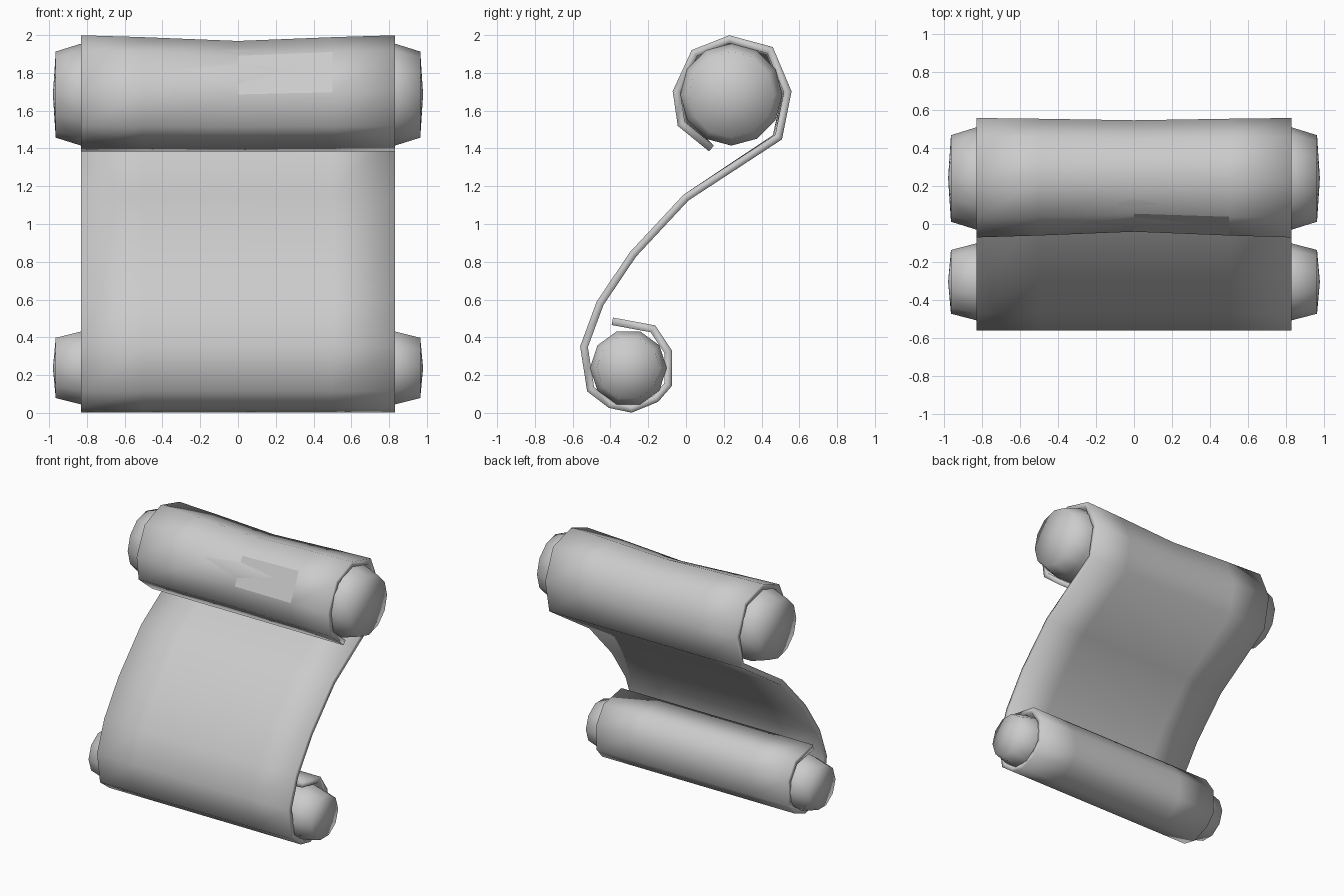
import bpy, bmesh
from math import sin, cos, pi
from mathutils import Vector

if "Cube" in bpy.data.objects:
    bpy.data.objects.remove(bpy.data.objects["Cube"])


def finish(name, bm):
    bmesh.ops.recalc_face_normals(bm, faces=bm.faces)
    mesh = bpy.data.meshes.new(name)
    bm.to_mesh(mesh)
    bm.free()
    obj = bpy.data.objects.new(name, mesh)
    bpy.context.collection.objects.link(obj)
    return obj


def bridge(bm, a, b):
    n = len(a)
    return [bm.faces.new((a[i], a[(i + 1) % n], b[(i + 1) % n], b[i])) for i in range(n)]


# Rolled sheet: S-shaped centre line in (y, z), from top free end to bottom free end
path = [Vector(p) for p in (
    (0.135, 1.40), (-0.025, 1.53), (-0.05, 1.70), (0.045, 1.905), (0.23, 1.978),
    (0.445, 1.92), (0.538, 1.70), (0.49, 1.46), (0.0, 1.14), (-0.28, 0.84),
    (-0.455, 0.58), (-0.54, 0.35), (-0.505, 0.125), (-0.40, 0.045), (-0.29, 0.022),
    (-0.16, 0.075), (-0.095, 0.15), (-0.095, 0.325), (-0.175, 0.445), (-0.39, 0.485))]
HALF = 0.02


def offset(points, d):
    out = []
    for i, p in enumerate(points):
        t0 = (p - points[max(i - 1, 0)]).normalized()
        t1 = (points[min(i + 1, len(points) - 1)] - p).normalized()
        n0, n1 = (Vector((-t.y, t.x)) for t in (t0, t1))
        if i == 0:
            n0 = n1
        if i == len(points) - 1:
            n1 = n0
        m = (n0 + n1).normalized()
        out.append(p + m * d / max(m.dot(n1), 0.5))
    return out


outline = offset(path, HALF) + offset(path, -HALF)[::-1]
n = len(path)


def sag(p, amount):
    # the upper roll dips towards its core near the middle of its width
    y, z = p
    if z > 1.45:
        z -= amount * max(0, min(1, (z - 1.45) / 0.45))
        y += amount * max(-0.4, min(1, (0.23 - y) / 0.25))
    return y, z


bm = bmesh.new()
rings = []
for x, s in ((-0.83, 0), (-0.5, 0.01), (0, 0.03), (0.5, 0.01), (0.83, 0)):
    rings.append([bm.verts.new((x, *sag(p, s))) for p in outline])
walls = [bridge(bm, a, b) for a, b in zip(rings, rings[1:])]
for ring in (rings[0], rings[-1]):
    for i in range(n - 1):
        bm.faces.new((ring[i], ring[i + 1], ring[2 * n - 2 - i], ring[2 * n - 1 - i]))
for f in bm.faces:
    f.smooth = True
walls[2][2].smooth = False  # single flat-shaded panel on the upper roll
finish("rolled_sheet", bm)


# Rods: tapered, gently domed ends
def rod(name, y, z, r_mid, r_end, sides):
    bm = bmesh.new()
    rings = []
    for x, r in ((-0.965, r_end), (-0.83, r_mid), (0.83, r_mid), (0.965, r_end)):
        rings.append([bm.verts.new((x, y + r * cos(2 * pi * i / sides),
                                    z + r * sin(2 * pi * i / sides))) for i in range(sides)])
    for a, b in zip(rings, rings[1:]):
        bridge(bm, a, b)
    for x, ring in ((-0.98, rings[0]), (0.98, rings[-1])):
        tip = bm.verts.new((x, y, z))
        for i in range(sides):
            bm.faces.new((ring[i], ring[(i + 1) % sides], tip))
    for f in bm.faces:
        f.smooth = True
    finish(name, bm)


rod("upper_rod", 0.24, 1.685, 0.27, 0.228, 12)
rod("lower_rod", -0.305, 0.238, 0.203, 0.168, 10)
